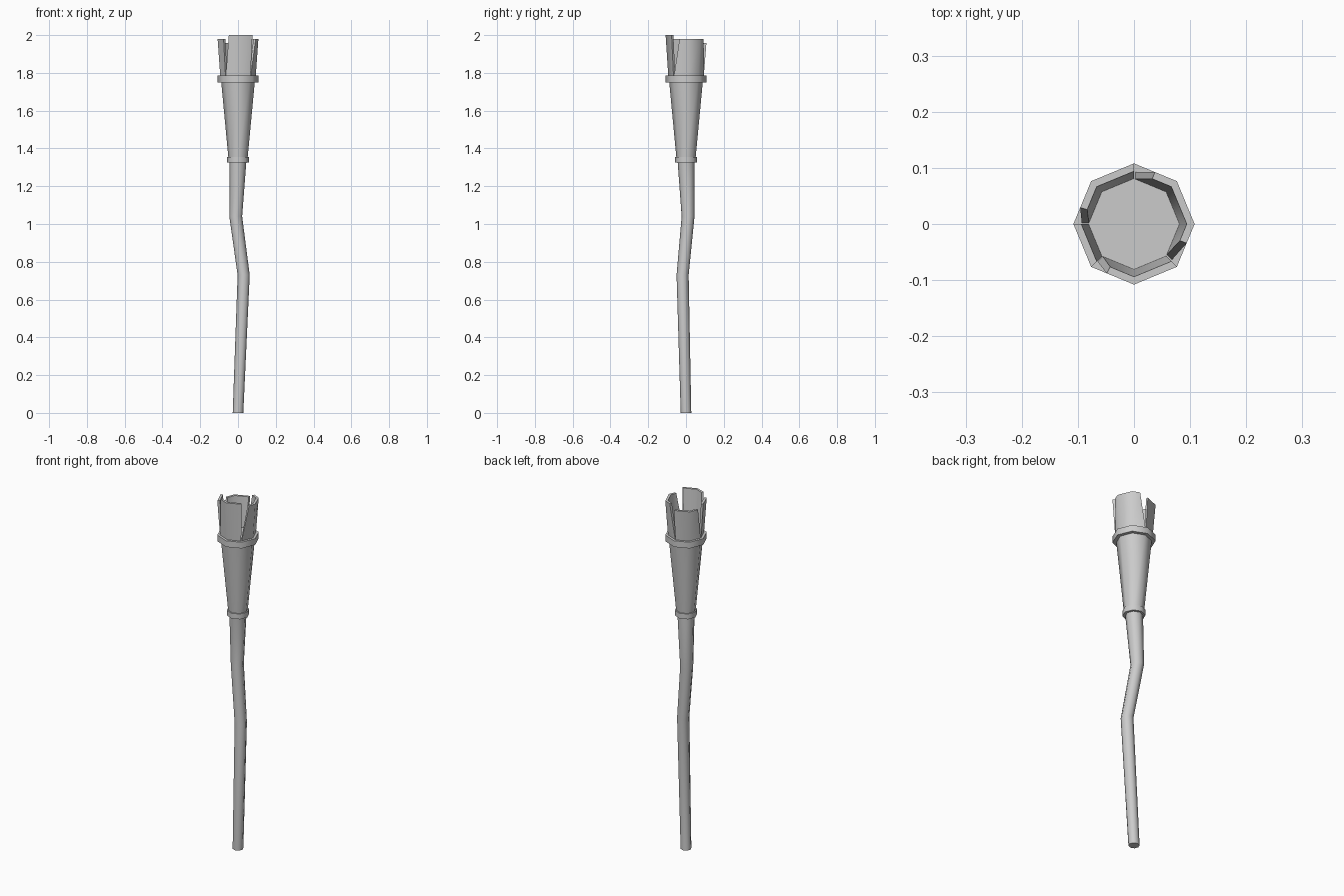
import bpy
import bmesh
from math import cos, sin, radians

cube = bpy.data.objects.get("Cube")
if cube:
    bpy.data.objects.remove(cube)

GREY = (0.6, 0.6, 0.6, 1)
mat = bpy.data.materials.new("plain grey")
mat.use_nodes = True
mat.diffuse_color = GREY
mat.node_tree.nodes["Principled BSDF"].inputs["Base Color"].default_value = GREY

SIDES = 8
STEP = 360 / SIDES


def finish(name, bm):
    bmesh.ops.recalc_face_normals(bm, faces=bm.faces)
    mesh = bpy.data.meshes.new(name)
    bm.to_mesh(mesh)
    bm.free()
    mesh.materials.append(mat)
    obj = bpy.data.objects.new(name, mesh)
    bpy.context.collection.objects.link(obj)
    bpy.ops.object.select_all(action="DESELECT")
    obj.select_set(True)
    bpy.context.view_layer.objects.active = obj
    bpy.ops.object.shade_smooth_by_angle(angle=radians(50))


def octagon_point(angle, radius, z):
    """Point on the outline of an octagon with corners at multiples of STEP."""
    r = radius * cos(radians(STEP / 2)) / cos(radians(angle % STEP - STEP / 2))
    return r * cos(radians(angle)), r * sin(radians(angle)), z


def bridge(bm, loops, closed_loop):
    for low, high in zip(loops, loops[1:]):
        n = len(low)
        for i in range(n if closed_loop else n - 1):
            j = (i + 1) % n
            bm.faces.new((low[i], low[j], high[j], high[i]))


def loft(name, sections):
    """Capped octagonal tube through (x, y, z, radius) sections."""
    bm = bmesh.new()
    loops = []
    for x, y, z, r in sections:
        pts = [octagon_point(i * STEP, r, z) for i in range(SIDES)]
        loops.append([bm.verts.new((px + x, py + y, pz)) for px, py, pz in pts])
    bridge(bm, loops, True)
    bm.faces.new(loops[0])
    bm.faces.new(loops[-1])
    finish(name, bm)


def stave(name, start, end, top_start, top_end, top):
    """Flared wall piece of the cup, with slanted side cuts."""
    base = 1.77
    corners = [a for a in range(-360, 361, int(STEP)) if top_start < a < top_end
               and start < a < end]
    low = [start] + corners + [end]
    high = [top_start] + corners + [top_end]
    bm = bmesh.new()
    columns = []
    for a, b in zip(low, high):
        columns.append([bm.verts.new(octagon_point(*p)) for p in (
            (a, 0.093, base), (b, 0.108, top), (b, 0.094, top), (a, 0.08, base))])
    bridge(bm, columns, True)
    bm.faces.new(columns[0])
    bm.faces.new(columns[-1])
    finish(name, bm)


# Crooked handle
loft("handle", [(0, 0, 0, 0.028), (0.03, -0.018, 0.73, 0.032),
                (-0.012, 0.011, 1.04, 0.034), (0, 0, 1.34, 0.045)])

# Flared head and its two bands
loft("head", [(0, 0, 1.34, 0.05), (0, 0, 1.775, 0.091)])
loft("lower_band", [(0, 0, 1.325, 0.058), (0, 0, 1.355, 0.058)])
loft("upper_band", [(0, 0, 1.75, 0.108), (0, 0, 1.785, 0.108)])

# Split cup walls
stave("front_stave", -135, -45, -119, -45, 2.0)
stave("left_stave", -45, 90, -20, 68, 1.98)
stave("back_stave", 90, 180, 90, 163, 1.957)
stave("right_stave", 180, 225, 180, 225, 1.98)
